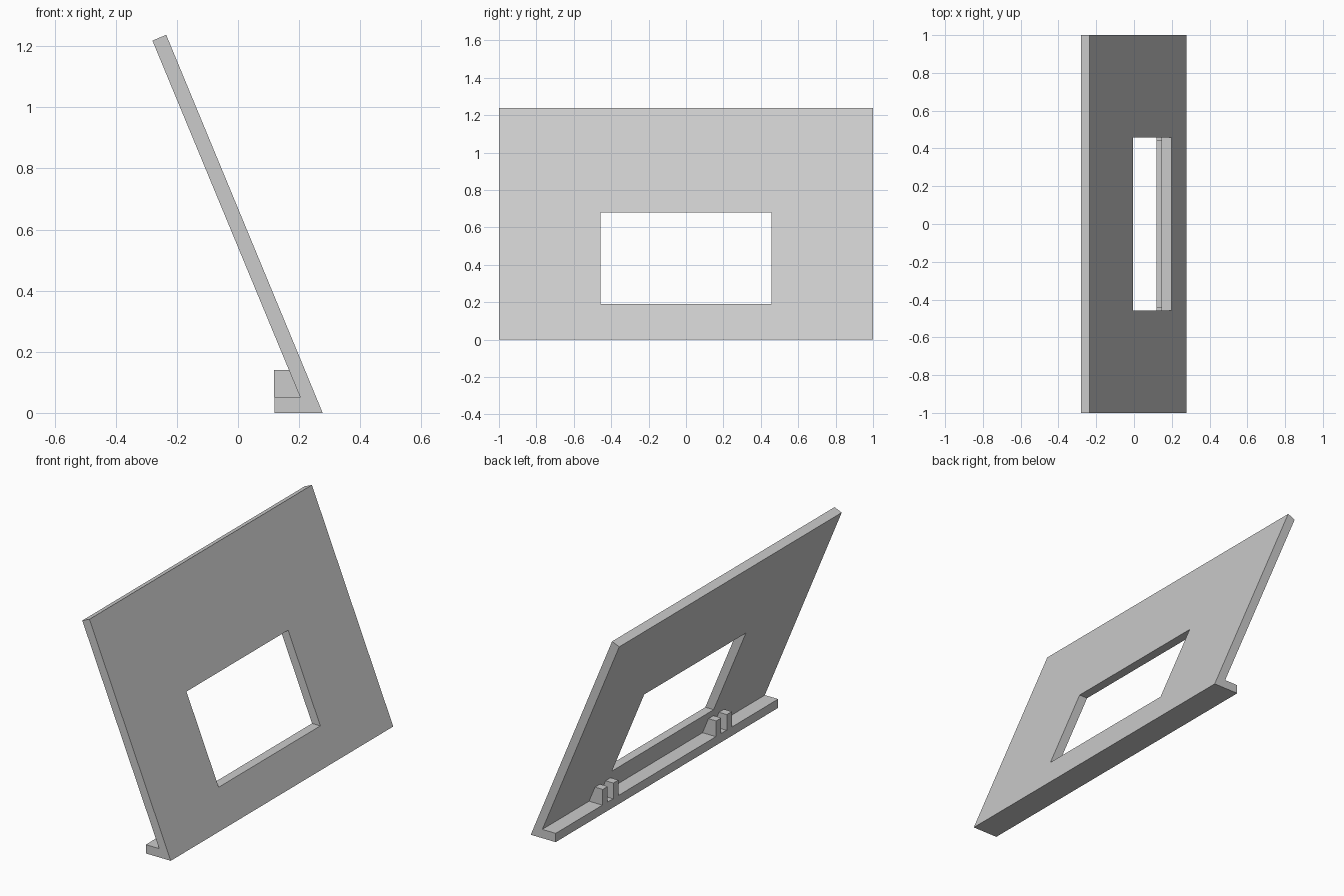
import bpy
import bmesh

default_cube = bpy.data.objects.get("Cube")
if default_cube:
    bpy.data.objects.remove(default_cube, do_unlink=True)

# Single plain grey material
grey = bpy.data.materials.new("light grey")
grey.use_nodes = True
colour = (0.6, 0.6, 0.6, 1)
grey.diffuse_color = colour
grey.node_tree.nodes["Principled BSDF"].inputs["Base Color"].default_value = colour


def extrude_profile(name, profile, y_start, y_end):
    """Extrude a side outline of (x, z) points along y."""
    bm = bmesh.new()
    face = bm.faces.new([bm.verts.new((x, y_start, z)) for x, z in profile])
    result = bmesh.ops.extrude_face_region(bm, geom=[face])
    moved = [v for v in result["geom"] if isinstance(v, bmesh.types.BMVert)]
    bmesh.ops.translate(bm, verts=moved, vec=(0, y_end - y_start, 0))
    bmesh.ops.recalc_face_normals(bm, faces=bm.faces)
    mesh = bpy.data.meshes.new(name)
    bm.to_mesh(mesh)
    bm.free()
    mesh.materials.append(grey)
    obj = bpy.data.objects.new(name, mesh)
    bpy.context.collection.objects.link(obj)
    return obj


# Leaning panel with its foot ledge, in one outline
panel = extrude_profile("leaning_panel", [
    (0.277, 0), (-0.235, 1.237), (-0.28, 1.218),
    (0.204, 0.05), (0.12, 0.05), (0.12, 0)], -1, 1)

# Rectangular window cut straight through the panel
cutter = extrude_profile("window_cutter", [
    (-0.5, 0.19), (0.5, 0.19), (0.5, 0.68), (-0.5, 0.68)], -0.457, 0.457)
cutter.hide_render = True
cut = panel.modifiers.new("window", "BOOLEAN")
cut.operation = "DIFFERENCE"
cut.solver = "EXACT"
cut.object = cutter
bpy.context.view_layer.objects.active = panel
bpy.ops.object.modifier_apply(modifier=cut.name)
bpy.data.objects.remove(cutter, do_unlink=True)

# Two pairs of small lugs on the ledge, mirrored about the middle
lug_profile = [(0.118, 0.05), (0.118, 0.14), (0.167, 0.14), (0.204, 0.05)]
for side, end in ((1, "back"), (-1, "front")):
    for place, inner, outer in (("inner", 0.44, 0.485), ("outer", 0.535, 0.58)):
        extrude_profile(f"{end}_{place}_lug", lug_profile, side * inner, side * outer)
